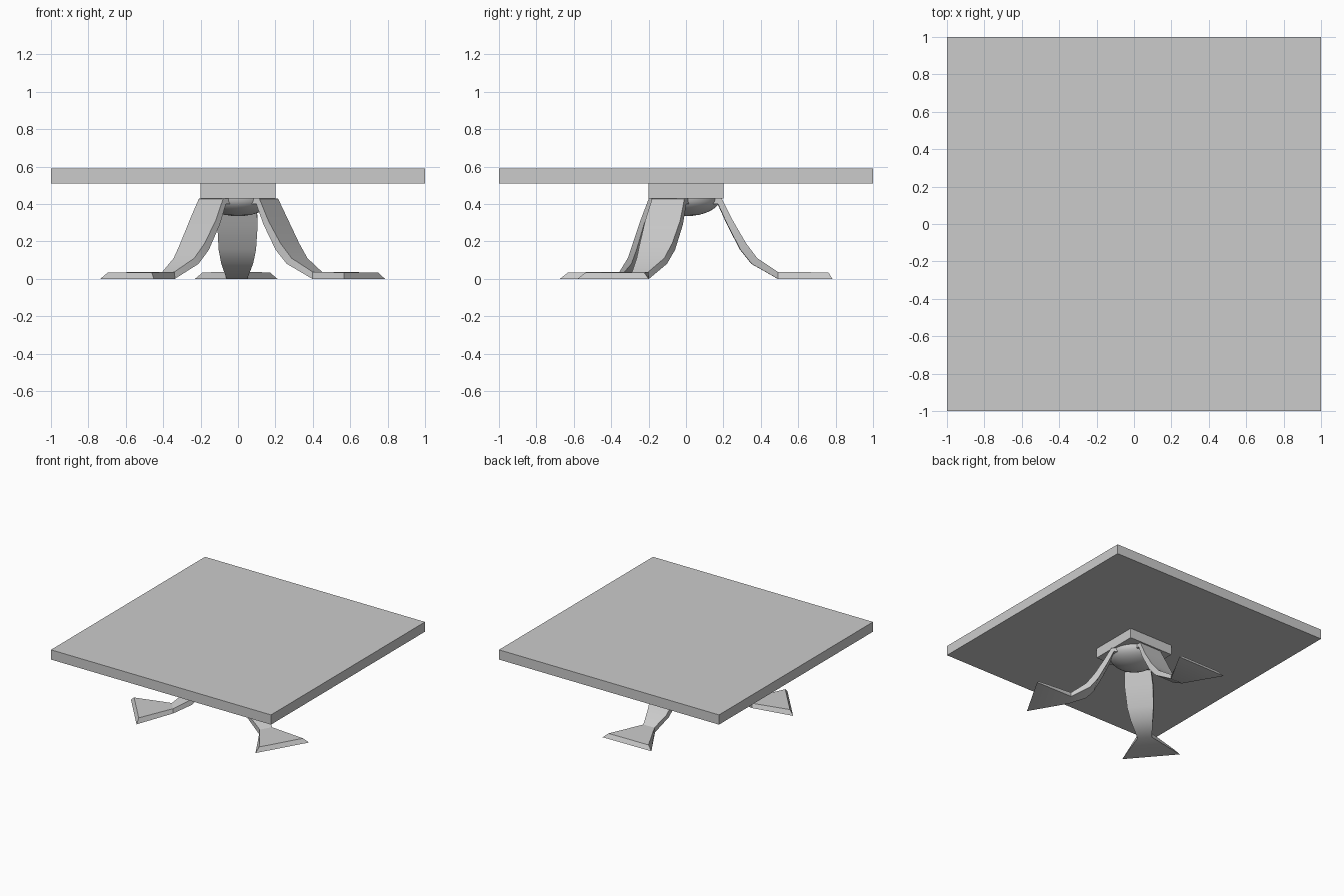
import bpy, bmesh, math
from mathutils import Matrix

cube = bpy.data.objects.get("Cube")
if cube:
    bpy.data.objects.remove(cube)

# Single plain grey finish
grey = bpy.data.materials.new("plain grey")
grey.use_nodes = True
grey.diffuse_color = (0.6, 0.6, 0.6, 1)
grey.node_tree.nodes["Principled BSDF"].inputs["Base Color"].default_value = (0.6, 0.6, 0.6, 1)


def add_object(name, bm, smooth=False):
    bmesh.ops.recalc_face_normals(bm, faces=bm.faces)
    mesh = bpy.data.meshes.new(name)
    bm.to_mesh(mesh)
    bm.free()
    mesh.materials.append(grey)
    obj = bpy.data.objects.new(name, mesh)
    bpy.context.collection.objects.link(obj)
    if smooth:
        bpy.ops.object.select_all(action='DESELECT')
        obj.select_set(True)
        bpy.context.view_layer.objects.active = obj
        bpy.ops.object.shade_smooth_by_angle(angle=math.radians(32))
    return obj


def box(name, half, bottom, top):
    bm = bmesh.new()
    size = Matrix.Diagonal((2 * half, 2 * half, top - bottom, 1))
    bmesh.ops.create_cube(bm, size=1, matrix=Matrix.Translation((0, 0, (bottom + top) / 2)) @ size)
    return add_object(name, bm)


# Square top and the block beneath it
box("table_top", 1.0, 0.51, 0.59)
box("mounting_block", 0.2, 0.43, 0.51)

# Shallow bowl hanging under the block
bm = bmesh.new()
bmesh.ops.create_uvsphere(bm, u_segments=32, v_segments=16, radius=1,
                          matrix=Matrix.Translation((0, 0, 0.432)) @ Matrix.Diagonal((0.185, 0.185, 0.097, 1)))
bmesh.ops.bisect_plane(bm, geom=bm.verts[:] + bm.edges[:] + bm.faces[:],
                       plane_co=(0, 0, 0.432), plane_no=(0, 0, 1), clear_outer=True)
add_object("bowl", bm, smooth=True)

# Leg sections: outer radius, outer z, inner radius, inner z, outer and inner half width
SECTIONS = [
    (0.13, 0.43, 0.13, 0.40, 0.10, 0.10),
    (0.19, 0.428, 0.17, 0.40, 0.10, 0.10),
    (0.25, 0.31, 0.22, 0.29, 0.108, 0.108),
    (0.32, 0.19, 0.29, 0.155, 0.10, 0.10),
    (0.38, 0.11, 0.35, 0.08, 0.085, 0.085),
    (0.49, 0.037, 0.49, 0.0, 0.05, 0.055),
    (0.76, 0.034, 0.78, 0.0, 0.18, 0.22),
]


def leg(name, degrees):
    bm = bmesh.new()
    rings = []
    for ro, zo, ri, zi, wo, wi in SECTIONS:
        corners = [(ro, -wo, zo), (ro, wo, zo), (ri, wi, zi), (ri, -wi, zi)]
        rings.append([bm.verts.new(c) for c in corners])
    for a, b in zip(rings, rings[1:]):
        for i in range(4):
            j = (i + 1) % 4
            bm.faces.new((a[i], a[j], b[j], b[i]))
    bm.faces.new(rings[0])
    bm.faces.new(rings[-1])
    bm.transform(Matrix.Rotation(math.radians(degrees), 4, 'Z'))
    add_object(name, bm, smooth=True)


# Three splayed legs with flared feet
for name, angle in (("back_leg", 90.7), ("front_right_leg", 220.5), ("front_left_leg", 330)):
    leg(name, angle)
